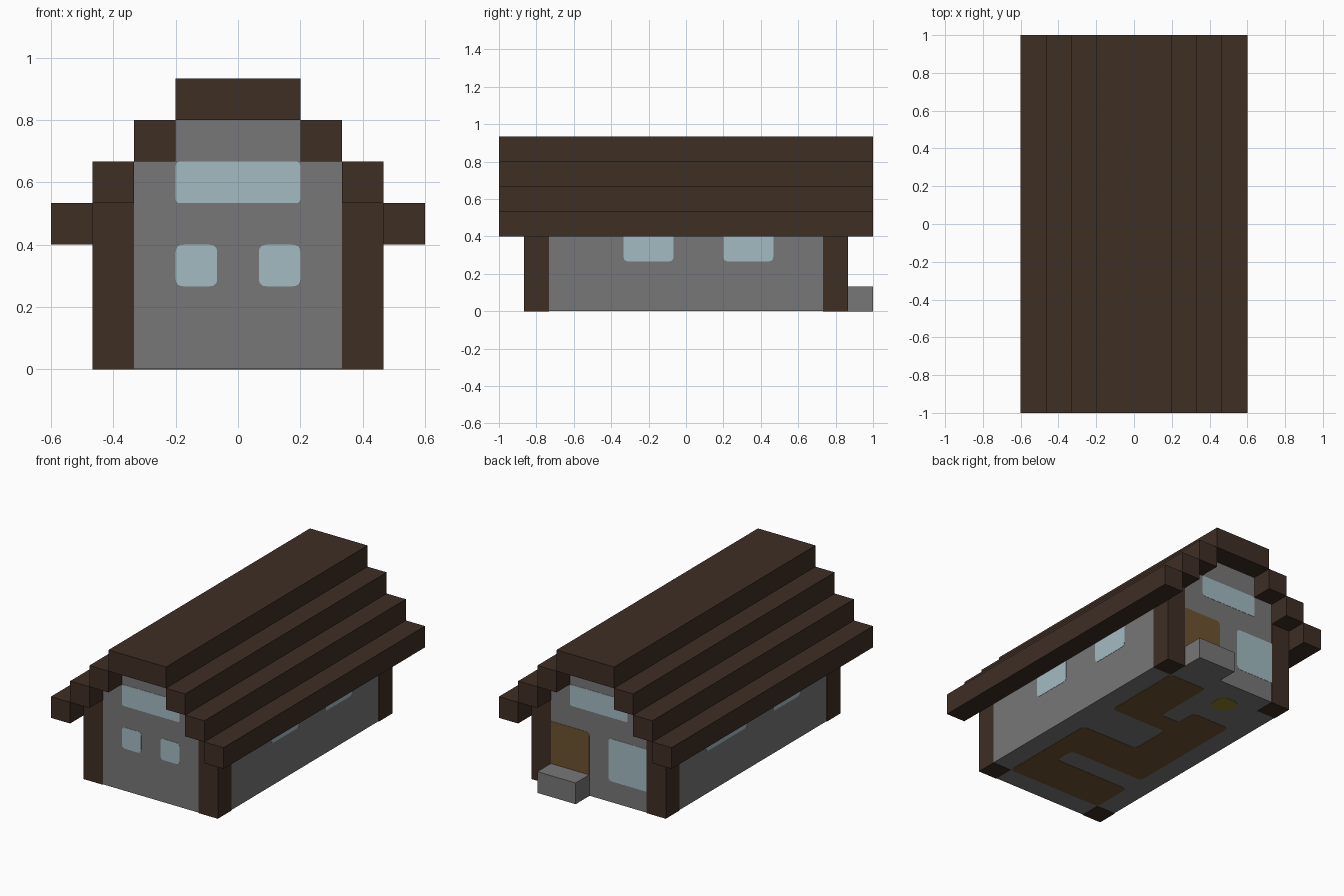
import bpy
import bmesh
from mathutils import Vector

U = 1 / 15          # building module
GAP = 0.002         # walls sit this far behind the posts
PLATE = 0.0015      # thickness of painted panels

cube = bpy.data.objects.get("Cube")
if cube:
    bpy.data.objects.remove(cube, do_unlink=True)


def material(name, *rgb):
    lin = [((c / 255 + 0.055) / 1.055) ** 2.4 for c in rgb] + [1]
    m = bpy.data.materials.new(name)
    m.use_nodes = True
    m.diffuse_color = lin
    bsdf = m.node_tree.nodes["Principled BSDF"]
    bsdf.inputs["Base Color"].default_value = lin
    bsdf.inputs["Roughness"].default_value = 0.9
    return m


stone = material("grey stone", 119, 119, 119)
timber = material("dark timber", 62, 46, 36)
glass = material("pale blue glass", 162, 187, 194)
wood = material("brown wood", 109, 83, 47)
gold = material("dull gold", 139, 125, 42)


def prism(name, outline, near, far, place, mat):
    """Extrude a 2D outline between two depths; place maps (a, b, depth) to xyz."""
    bm = bmesh.new()
    ends = [[bm.verts.new(place(a, b, d)) for a, b in outline] for d in (near, far)]
    for end in ends:
        bm.faces.new(end)
    n = len(outline)
    for i in range(n):
        j = (i + 1) % n
        bm.faces.new((ends[0][i], ends[0][j], ends[1][j], ends[1][i]))
    bmesh.ops.recalc_face_normals(bm, faces=bm.faces)
    mesh = bpy.data.meshes.new(name)
    bm.to_mesh(mesh)
    bm.free()
    mesh.materials.append(mat)
    obj = bpy.data.objects.new(name, mesh)
    bpy.context.collection.objects.link(obj)
    return obj


def rect(a0, a1, b0, b1):
    return [(a0, b0), (a1, b0), (a1, b1), (a0, b1)]


def rounded(points, r, steps=5):
    """Scale module points to size and round each corner."""
    pts = [Vector(p) * U for p in points]
    out = []
    for i, p in enumerate(pts):
        start = p + (pts[i - 1] - p).normalized() * r
        end = p + (pts[(i + 1) % len(pts)] - p).normalized() * r
        for k in range(steps + 1):
            t = k / steps
            out.append(tuple(start * (1 - t) ** 2 + p * 2 * t * (1 - t) + end * t * t))
    return out


def along_y(a, b, d):
    return (a, d, b)


def along_x(a, b, d):
    return (d, a, b)


def along_z(a, b, d):
    return (a, b, d)


def box(name, x0, x1, y0, y1, z0, z1, mat):
    outline = [(a * U, b * U) for a, b in rect(x0, x1, z0, z1)]
    return prism(name, outline, y0 * U, y1 * U, along_y, mat)


def panel(name, points, wall, side, place, mat, r=0.025):
    """Thin painted panel on the wall plane, facing outward along side."""
    base = side * (wall * U - GAP)
    prism(name, rounded(points, r), base, base + side * PLATE, place, mat)


# Stepped gable body
half = [(5, 8), (5, 10), (3, 10), (3, 12)]
right = [(7 * U - GAP, GAP), (7 * U - GAP, 8 * U)] + [(x * U, z * U) for x, z in half]
body = right + [(-x, z) for x, z in reversed(right)]
prism("walls", body, -13 * U + GAP, 13 * U - GAP, along_y, stone)

# Corner posts and stepped roof beams on both sides
for s, side in ((1, "left"), (-1, "right")):
    for e, end in ((-1, "front"), (1, "back")):
        box(f"{end}_{side}_post", 5 * s, 7 * s, 11 * e, 13 * e, 0, 8, timber)
    for i in range(3):
        box(f"{side}_roof_beam_{i + 1}", (7 - 2 * i) * s, (9 - 2 * i) * s,
            -15, 15, 6 + 2 * i, 8 + 2 * i, timber)
box("roof_ridge", -3, 3, -15, 15, 12, 14, timber)

# Back doorstep and door
box("doorstep", 1, 5, 12.9, 15, 0, 2, stone)
panel("door", rect(1, 6, 1, 6), 13, 1, along_y, wood)

# Windows on the ends
panel("back_window", rect(-6, -1, 2, 6), 13, 1, along_y, glass)
for s, end in ((-1, "front"), (1, "back")):
    panel(f"{end}_gable_window", rect(-3, 3, 8, 10), 13, s, along_y, glass, 0.015)
for s, side in ((1, "left"), (-1, "right")):
    panel(f"front_{side}_window", rect(s, 3 * s, 4, 6), 13, -1, along_y, glass)

# Windows on the long walls, tops tucked behind the eaves
for s, side, spans in ((1, "left", ((-5, -1), (3, 7))), (-1, "right", ((-7, -3), (1, 7)))):
    for i, (y0, y1) in enumerate(spans):
        panel(f"{side}_wall_window_{i + 1}", rect(y0, y1, 4, 7.5), 7, s, along_x, glass)

# Inlays on the underside of the floor
path = [(5, 11), (5, 3), (-1, 3), (-1, -1), (5, -1), (5, -11), (-5, -11), (-5, -7),
        (3, -7), (3, -5), (-5, -5), (-5, 7), (-1, 7), (-1, 5), (1, 5), (1, 11)]
prism("floor_path", rounded(path, 0.03), 0.0005, GAP, along_z, wood)
prism("floor_spot", rounded(rect(-3, -1, 9, 11), 0.05), 0.0005, GAP, along_z, gold)
